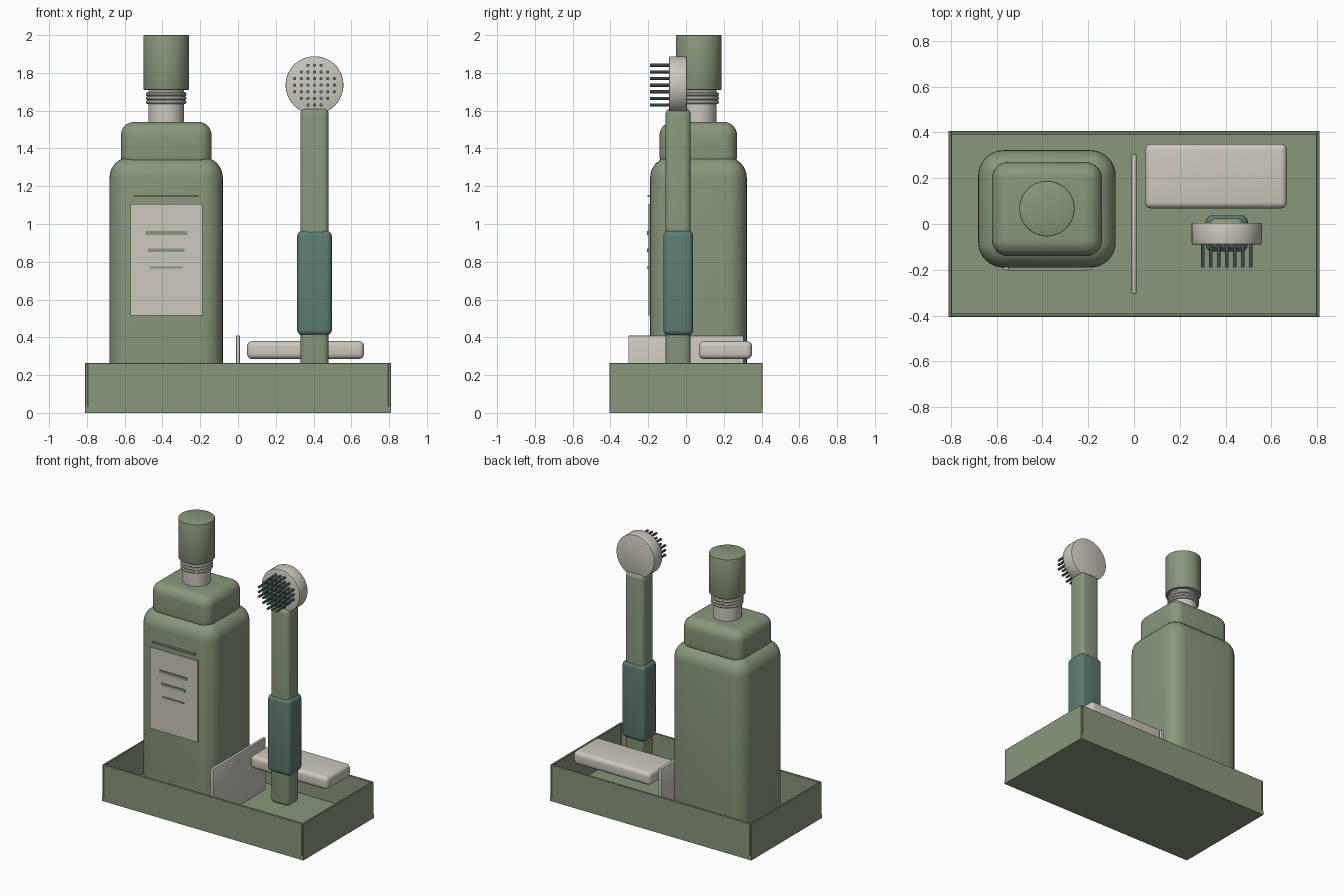
import bpy, math

if "Cube" in bpy.data.objects:
    bpy.data.objects.remove(bpy.data.objects["Cube"])


def mat(name, rgb):
    m = bpy.data.materials.new(name)
    m.diffuse_color = (*rgb, 1)
    m.use_nodes = True
    m.node_tree.nodes["Principled BSDF"].inputs["Base Color"].default_value = m.diffuse_color
    return m


GREEN = mat("sage green", (0.25, 0.31, 0.20))
CREAM = mat("warm cream", (0.60, 0.58, 0.51))
TEAL = mat("deep teal", (0.11, 0.20, 0.175))


def finish(ob, name, material, bevel, segments):
    ob.name = name
    ob.data.materials.append(material)
    if bevel:
        mod = ob.modifiers.new("rounding", 'BEVEL')
        mod.width, mod.segments = bevel, segments
        mod.limit_method = 'ANGLE'
        bpy.ops.object.modifier_apply(modifier=mod.name)
    bpy.ops.object.shade_smooth_by_angle(angle=math.radians(35))
    return ob


def box(name, x, y, z, material, bevel=0, segments=5):
    """Box from (min, max) ranges with rounded edges."""
    r = (x, y, z)
    bpy.ops.mesh.primitive_cube_add(size=1, location=[(a + b) / 2 for a, b in r])
    ob = bpy.context.object
    ob.scale = [b - a for a, b in r]
    bpy.ops.object.transform_apply(location=False, rotation=False, scale=True)
    return finish(ob, name, material, bevel, segments)


def rod(name, centre, radius, length, material, axis='z', sides=48, bevel=0):
    rot = (math.pi / 2, 0, 0) if axis == 'y' else (0, 0, 0)
    bpy.ops.mesh.primitive_cylinder_add(vertices=sides, radius=radius, depth=length,
                                        location=centre, rotation=rot)
    return finish(bpy.context.object, name, material, bevel, 2)


# Open tray: floor and four thin walls
box("tray_floor", (-0.81, 0.81), (-0.405, 0.405), (0, 0.03), GREEN)
for s, side in ((-1, "left"), (1, "right")):
    xs = sorted((s * 0.795, s * 0.81))
    box(f"tray_wall_{side}", xs, (-0.405, 0.405), (0.01, 0.265), GREEN, 0.003, 1)
for s, side in ((-1, "front"), (1, "back")):
    ys = sorted((s * 0.39, s * 0.405))
    box(f"tray_wall_{side}", (-0.797, 0.797), ys, (0.01, 0.265), GREEN, 0.003, 1)

# Divider and soap bar
box("divider", (-0.011, 0.011), (-0.305, 0.305), (0.03, 0.41), CREAM, 0.006, 2)
box("soap_bar", (0.048, 0.668), (0.068, 0.35), (0.285, 0.38), CREAM, 0.028)

# Bottle body, shoulder, neck, thread rings and cap
BX, BY = -0.38, 0.067
box("bottle_body", (-0.68, -0.08), (-0.19, 0.322), (0.03, 1.355), GREEN, 0.11, 8)
box("bottle_shoulder", (-0.62, -0.14), (-0.14, 0.27), (1.29, 1.54), GREEN, 0.07, 8)
rod("bottle_neck", (BX, BY, 1.62), 0.095, 0.22, CREAM)
for i in range(3):
    bpy.ops.mesh.primitive_torus_add(location=(BX, BY, 1.645 + i * 0.021), major_radius=0.097,
                                     minor_radius=0.011, major_segments=48, minor_segments=8)
    finish(bpy.context.object, f"thread_ring_{i}", CREAM, 0, 0)
rod("bottle_cap", (BX, BY, 1.855), 0.121, 0.29, GREEN, bevel=0.005)

# Label plate with decorative bars
box("label", (-0.57, -0.187), (-0.199, -0.189), (0.515, 1.105), CREAM)
box("label_top_stripe", (-0.55, -0.207), (-0.205, -0.189), (1.142, 1.152), GREEN)
for i, (half, z, t) in enumerate(((0.11, 0.952, 0.01), (0.097, 0.862, 0.009), (0.085, 0.77, 0.005))):
    box(f"label_bar_{i}", (BX - half, BX + half), (-0.206, -0.198), (z - t, z + t), GREEN)

# Brush handle, grip and round head
HX = 0.405
box("brush_handle", (0.33, 0.48), (-0.108, 0.025), (0.18, 1.612), GREEN, 0.03)
box("brush_grip", (0.313, 0.497), (-0.12, 0.038), (0.41, 0.965), TEAL, 0.03)
rod("brush_head", (HX, -0.042, 1.735), 0.153, 0.094, CREAM, 'y', 64, 0.004)

# Bristles on a square grid, trimmed to a circle
for i in range(-3, 4):
    for j in range(-3, 4):
        if i * i + j * j <= 10:
            rod("bristle", (HX + i * 0.035, -0.137, 1.735 + j * 0.035), 0.0085, 0.106, TEAL, 'y', 10)
